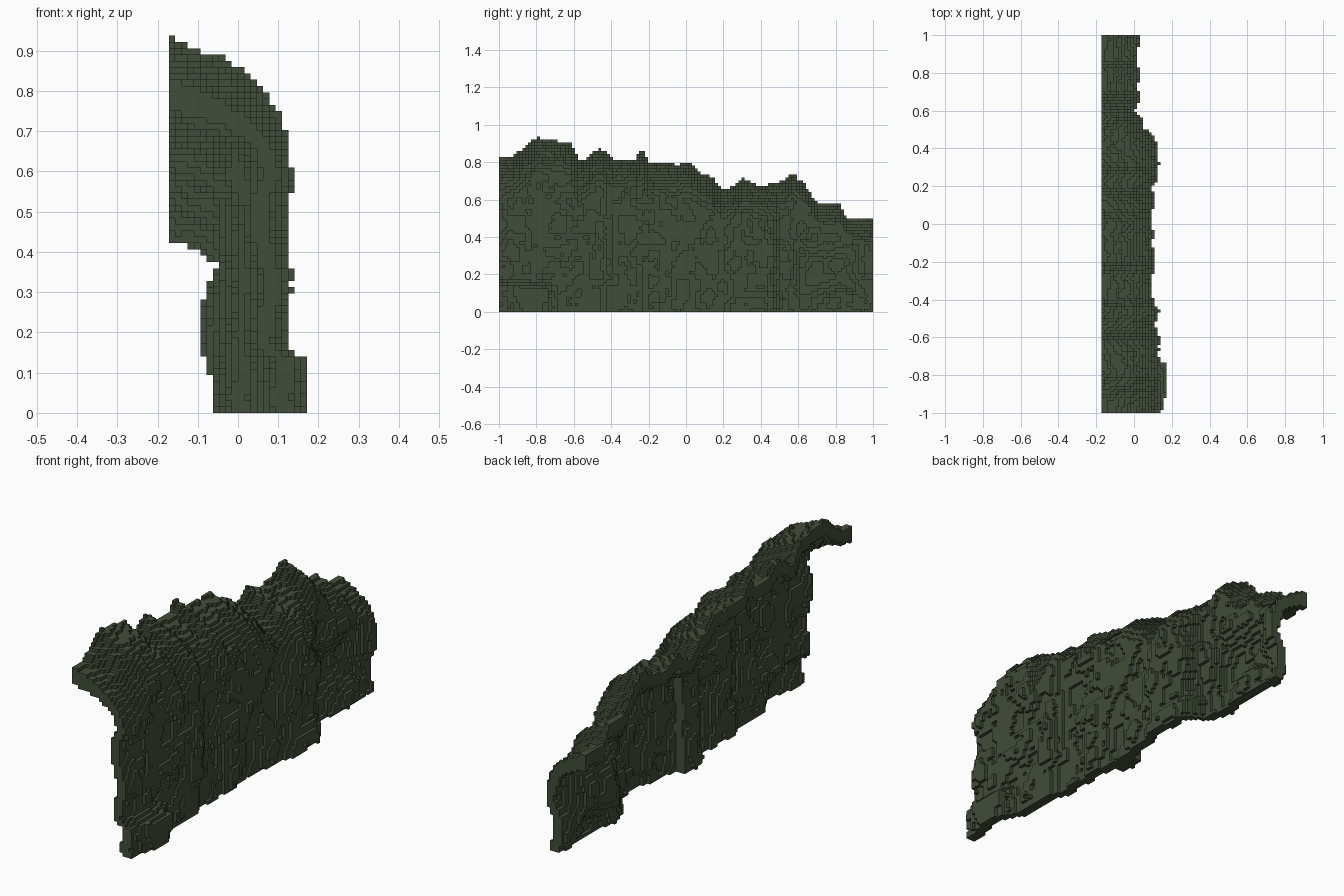
import bpy, bmesh, math
from mathutils import noise, Vector

if "Cube" in bpy.data.objects:
    bpy.data.objects.remove(bpy.data.objects["Cube"])

V = 1 / 64                     # block size
NX, NY, NZ = 22, 128, 60       # grid size in blocks
X_MIN = -NX * V / 2


def lerp(table, t):
    """Piecewise linear lookup in (position, value) pairs."""
    for (a, va), (b, vb) in zip(table, table[1:]):
        if t <= b:
            return va + (vb - va) * max(0, t - a) / (b - a)
    return table[-1][1]


def wob(a, b, f, seed):
    return noise.noise(Vector((a * f + seed * 3.7, b * f + seed * 1.3, seed * 5.1)))


def bump(d, r):
    """Flat-topped bump of radius r."""
    return min(1, max(0, 1.6 * (1 - d / r)))


# crest height along the cliff
CREST = [(-1, .83), (-.93, .84), (-.87, .88), (-.8, .935), (-.68, .92), (-.61, .90), (-.57, .81),
         (-.5, .85), (-.45, .87), (-.39, .82), (-.28, .82), (-.23, .86), (-.2, .81), (-.06, .79),
         (0, .81), (.08, .75), (.14, .73), (.2, .66), (.27, .68), (.3, .71), (.42, .68),
         (.5, .69), (.57, .74), (.63, .69), (.7, .58), (.82, .58), (.87, .5), (1, .5)]
# outer cliff face along the cliff
FACE = [(-1, .1), (-.9, .11), (-.46, .105), (-.42, .085), (.2, .085), (.26, .11), (.42, .11),
        (.47, .08), (.51, .02), (.62, .0), (.7, .012), (1, .012)]


def outer_x(y, z):
    # blocky plateaus plus finer relief
    qy, qz = round(y * 32) / 32, round(z * 32) / 32
    x = lerp(FACE, y) + .034 * wob(qy, qz, 7, 1) + .014 * wob(y, z, 15, 2)
    # hollow swollen foot at the front end
    if y < -.68 and z < .17:
        x += .055 * min(1, (-.68 - y) / .1) * min(1, (.18 - z) / .05)
    # dented panel near the rear end
    x -= .05 * bump(max(abs(y - .76), abs(z - .22) * 1.3), .2)
    return min(x, .17)


def inner_x(y, z, xo):
    x = xo - .047 - .008 * wob(y, z, 12, 4)
    # upright rib near the middle
    if -.1 < y < .03:
        x -= .045
    return max(x, -.1)


def top_z(x, y):
    width = lerp(FACE, y) + .01 - X_MIN
    u = min(1.1, (x - X_MIN) / width)
    drop = (.13 * u + .1 * u ** 5) * width / .31
    qy = round(y * 32) / 32
    return lerp(CREST, y) - drop + .035 * u * wob(x, qy, 10, 5) + .012 * wob(x, y, 25, 6)


# fill the block grid: thin wall plus overhanging roof
filled = set()
for j in range(NY):
    y = -1 + (j + .5) * V
    tops = [top_z(X_MIN + (i + .5) * V, y) for i in range(NX)]
    for k in range(NZ):
        z = (k + .5) * V
        xo = outer_x(y, z)
        # upper wall stays outside so the roof always joins it
        xi = inner_x(y, z, xo)
        for i in range(NX):
            x = X_MIN + (i + .5) * V
            roof = tops[i] - .066 - .01 * wob(x, y, 9, 7)
            if x <= xo and z <= tops[i] and (x >= xi or z >= roof):
                filled.add((i, j, k))
# the foot reaches the full width
for j in range(9, 17):
    for k in range(3, 8):
        for i in range(19, NX):
            filled.add((i, j, k))

# skin of exposed block faces
bm = bmesh.new()
verts = {}


def vert(p):
    if p not in verts:
        verts[p] = bm.verts.new((X_MIN + p[0] * V, -1 + p[1] * V, p[2] * V))
    return verts[p]


for cell in filled:
    for axis in range(3):
        for side in (0, 1):
            n = list(cell)
            n[axis] += 2 * side - 1
            if tuple(n) in filled:
                continue
            a, b = (axis + 1) % 3, (axis + 2) % 3
            quad = []
            for da, db in ((0, 0), (1, 0), (1, 1), (0, 1)):
                p = list(cell)
                p[axis] += side
                p[a] += da
                p[b] += db
                quad.append(vert(tuple(p)))
            bm.faces.new(quad if side else quad[::-1])

mesh = bpy.data.meshes.new("cliff_wall")
bm.to_mesh(mesh)
bm.free()
mat = bpy.data.materials.new("dark moss green")
mat.diffuse_color = (.053, .074, .041, 1)
mat.use_nodes = True
mat.node_tree.nodes["Principled BSDF"].inputs["Base Color"].default_value = mat.diffuse_color
mesh.materials.append(mat)
obj = bpy.data.objects.new("cliff_wall", mesh)
bpy.context.collection.objects.link(obj)
